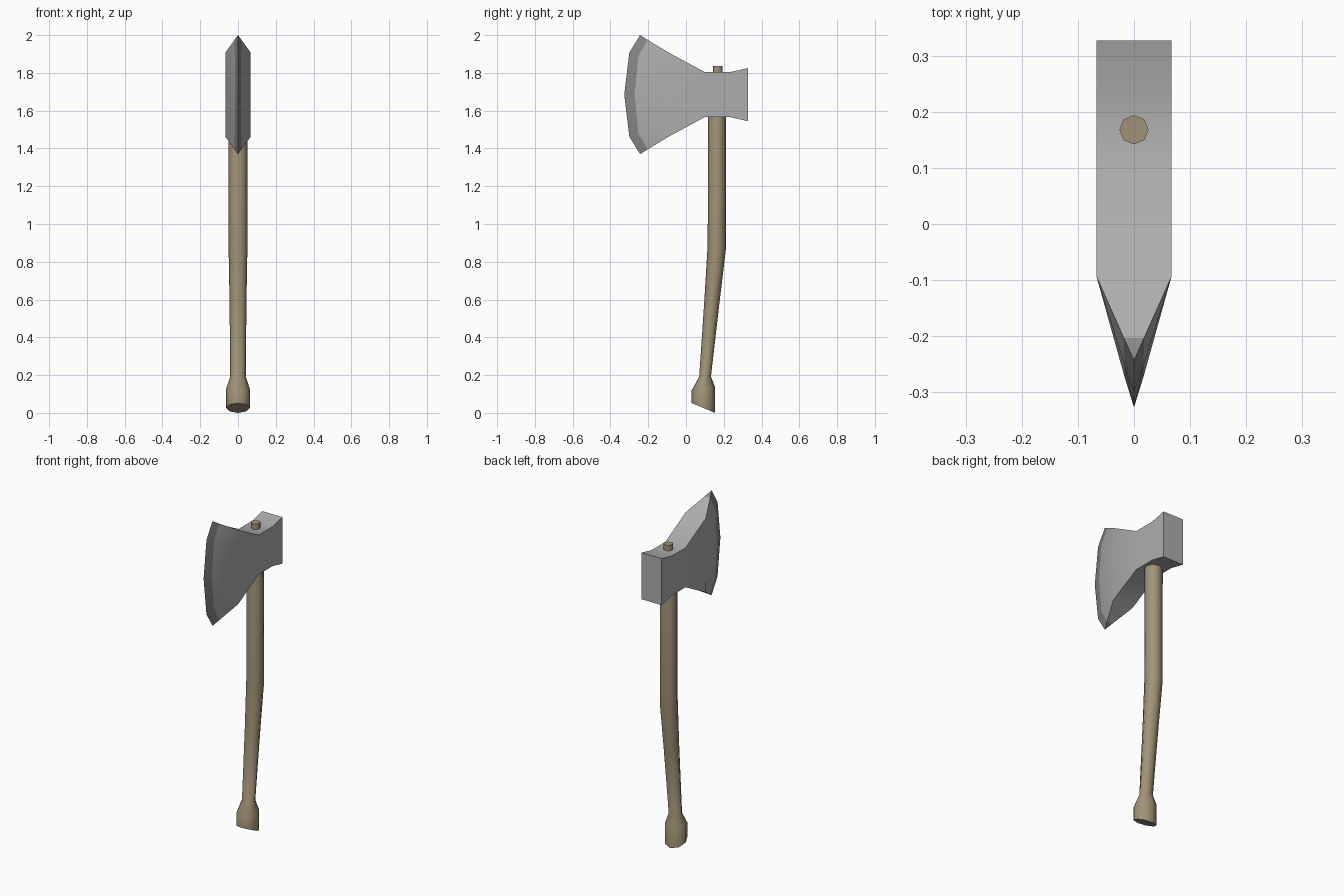
import bpy, bmesh, math

if "Cube" in bpy.data.objects:
    bpy.data.objects.remove(bpy.data.objects["Cube"])

MID_Z = 1.685  # the head is symmetric above and below this height
ROWS = [1, 0.7, 0, -0.7, -1]


def paint(name, r, g, b):
    material = bpy.data.materials.new(name)
    material.diffuse_color = (r, g, b, 1)
    material.use_nodes = True
    material.node_tree.nodes["Principled BSDF"].inputs["Base Color"].default_value = material.diffuse_color
    return material


def finish(name, bm, materials, sharp_angle):
    bmesh.ops.remove_doubles(bm, verts=bm.verts, dist=1e-5)
    bmesh.ops.recalc_face_normals(bm, faces=bm.faces)
    for face in bm.faces:
        face.smooth = True
    for edge in bm.edges:
        edge.smooth = edge.calc_face_angle(0) < math.radians(sharp_angle)
    mesh = bpy.data.meshes.new(name)
    bm.to_mesh(mesh)
    bm.free()
    for material in materials:
        mesh.materials.append(material)
    obj = bpy.data.objects.new(name, mesh)
    bpy.context.collection.objects.link(obj)
    return obj


# Axe head: vertical columns of (half width, y, height offset)
def column(half, y, height):
    return [(half, y, height * r) for r in ROWS]


def curved(points):  # points run from the middle row to the top corner
    return [(x, y, z * (1 if i < 2 else -1))
            for i in range(5) for x, y, z in [points[abs(i - 2)]]]


columns = [
    column(0.067, 0.327, 0.14),
    column(0.067, 0.232, 0.119),
    column(0.067, 0.10, 0.119),
    column(0.067, -0.093, 0.223),
    curved([(0.017, -0.272, 0), (0.017, -0.252, 0.205), (0.018, -0.203, 0.29)]),
    curved([(0, -0.327, 0), (0, -0.30, 0.223), (0, -0.243, 0.315)]),
]
bm = bmesh.new()
right, left = [[[bm.verts.new((s * x, y, MID_Z + z)) for x, y, z in col]
                for col in columns] for s in (1, -1)]
for c in range(len(columns) - 1):
    strip = []
    for side in (right, left):
        for r in range(4):
            strip.append(bm.faces.new((side[c][r], side[c + 1][r],
                                       side[c + 1][r + 1], side[c][r + 1])))
    for r in (0, 4):
        strip.append(bm.faces.new((right[c][r], right[c + 1][r],
                                   left[c + 1][r], left[c][r])))
    if c == 4:  # darker ground cutting edge
        for face in strip:
            face.material_index = 1
bm.faces.new(right[0] + left[0][::-1])
finish("axe_head", bm, [paint("steel", 0.42, 0.42, 0.42),
                        paint("edge_steel", 0.24, 0.24, 0.24)], 30.5)

# Handle: eight-sided rings (centre y, z, x radius, y radius, slant front to back)
rings = [
    (0.092, 0.026, 0.063, 0.062, -0.026),
    (0.092, 0.128, 0.063, 0.062, 0.008),
    (0.101, 0.192, 0.041, 0.031, 0.0),
    (0.138, 0.60, 0.045, 0.040, -0.010),
    (0.163, 0.88, 0.050, 0.048, -0.016),
    (0.164, 1.60, 0.050, 0.048, 0.0),
    (0.168, 1.78, 0.026, 0.026, 0.0),
    (0.168, 1.837, 0.026, 0.026, 0.0),
]
bm = bmesh.new()
loops = []
for cy, cz, rx, ry, slant in rings:
    loop = []
    for i in range(8):
        a = i * math.tau / 8
        loop.append(bm.verts.new((rx * math.cos(a), cy + ry * math.sin(a),
                                  cz + slant * math.sin(a))))
    loops.append(loop)
for lo, hi in zip(loops, loops[1:]):
    for i in range(8):
        j = (i + 1) % 8
        bm.faces.new((lo[i], lo[j], hi[j], hi[i]))
bm.faces.new(loops[0][::-1])
bm.faces.new(loops[-1])
finish("handle", bm, [paint("wood", 0.36, 0.29, 0.185)], 60)
